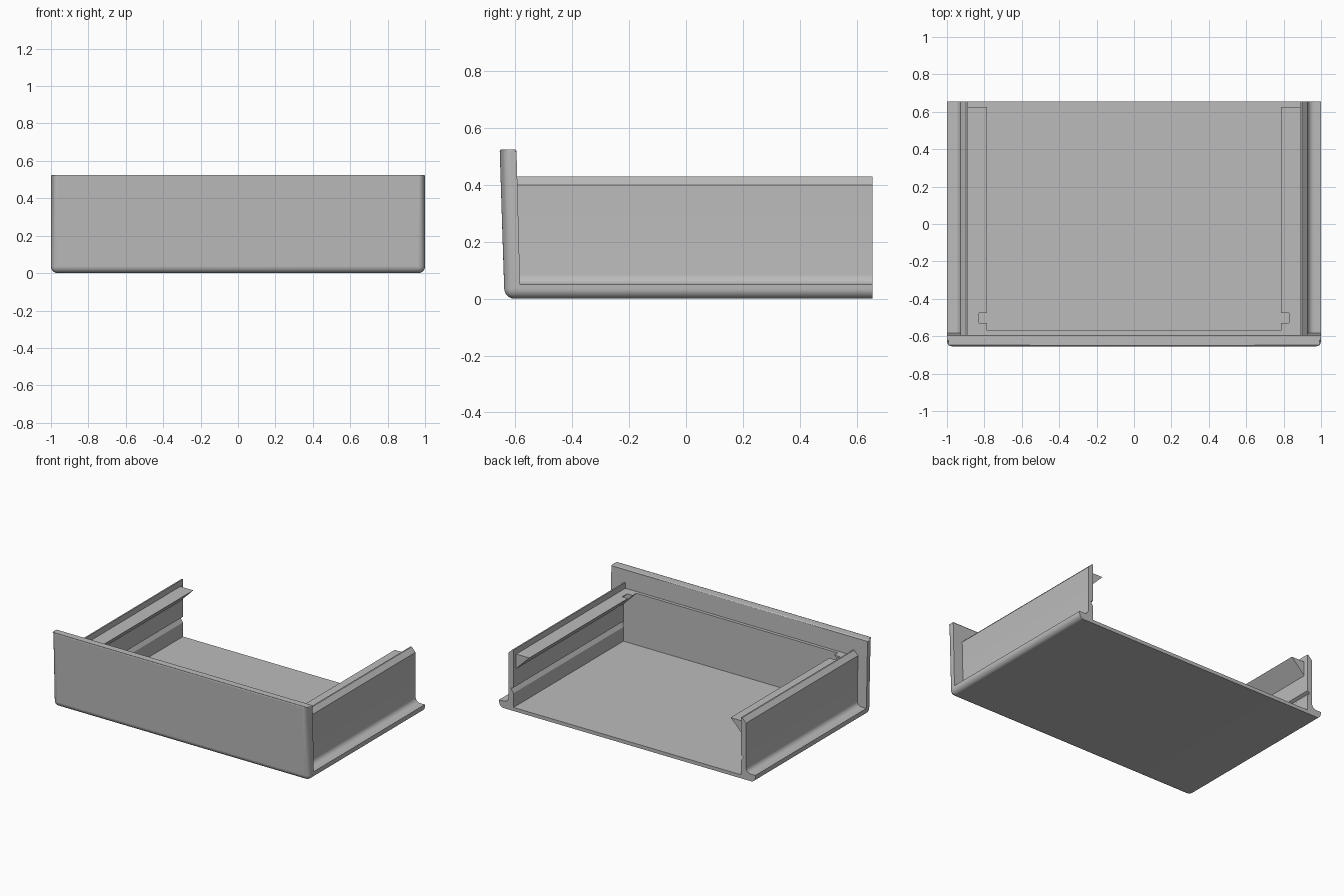
import bpy, bmesh, math

if "Cube" in bpy.data.objects:
    bpy.data.objects.remove(bpy.data.objects["Cube"])

grey = bpy.data.materials.new("plain grey")
grey.diffuse_color = (0.5, 0.5, 0.5, 1)
grey.use_nodes = True
grey.node_tree.nodes["Principled BSDF"].inputs["Base Color"].default_value = grey.diffuse_color


def extrude(name, pts, axis, a, b):
    """Prism from a closed profile: (x, z) along y, or (y, z) along x."""
    bm = bmesh.new()
    place = (lambda p, t: (p[0], t, p[1])) if axis == "y" else (lambda p, t: (t, p[0], p[1]))
    ends = [[bm.verts.new(place(p, t)) for p in pts] for t in (a, b)]
    n = len(pts)
    bm.faces.new(ends[0])
    bm.faces.new(ends[1][::-1])
    for i in range(n):
        j = (i + 1) % n
        bm.faces.new((ends[0][i], ends[1][i], ends[1][j], ends[0][j]))
    bmesh.ops.recalc_face_normals(bm, faces=bm.faces)
    me = bpy.data.meshes.new(name)
    bm.to_mesh(me)
    bm.free()
    ob = bpy.data.objects.new(name, me)
    bpy.context.collection.objects.link(ob)
    me.materials.append(grey)
    return ob


def smooth(ob):
    bpy.ops.object.select_all(action="DESELECT")
    ob.select_set(True)
    bpy.context.view_layer.objects.active = ob
    bpy.ops.object.shade_smooth_by_angle(angle=math.radians(32))


def arc(cx, cz, r, a0, a1, n=8):
    angles = [math.radians(a0 + (a1 - a0) * i / n) for i in range(n + 1)]
    return [(cx + r * math.cos(a), cz + r * math.sin(a)) for a in angles]


BACK = 0.655

# Tray: floor, curled flanges, side walls with a bevelled top and an inner groove
half = [(0.888, 0.025), (0.888, 0.125), (0.908, 0.155), (0.888, 0.165),
        (0.888, 0.43), (0.898, 0.43), (0.928, 0.40)]
half += arc(0.963, 0.085, 0.035, 180, 270)            # fillet from wall to flange
half += [(1.0, 0.05)] + arc(0.965, 0.035, 0.035, 0, -90)
section = half + [(-x, z) for x, z in reversed(half)]
tray = extrude("tray", section, "y", -0.60, BACK)
smooth(tray)

# Front panel: leaning slab with rounded front and bottom edges
panel = extrude("front_panel",
                [(-0.638, 0.0), (-0.655, 0.525), (-0.596, 0.525), (-0.582, 0.0)],
                "x", -1.0, 1.0)
weights = panel.data.attributes.new("bevel_weight_edge", "FLOAT", "EDGE")
for e in panel.data.edges:
    p, q = (panel.data.vertices[i].co for i in e.vertices)
    if p.z > 0.5 and q.z > 0.5:
        weights.data[e.index].value = 0.2             # crisp top rim
    elif (p.y < -0.62 and q.y < -0.62) or (p.z < 0.01 and q.z < 0.01 and p.x * q.x > 0):
        weights.data[e.index].value = 1.0             # wide rounding
bev = panel.modifiers.new("rounding", "BEVEL")
bev.limit_method = "WEIGHT"
bev.width = 0.035
bev.segments = 6
smooth(panel)

# Inner lining behind the front panel
extrude("front_lining", [(-0.61, 0.01), (-0.61, 0.39), (-0.57, 0.39), (-0.57, 0.01)],
        "x", -0.89, 0.89)

# Triangular rails inside the walls, with a narrow neck and a corner gusset
for s, side in ((1, "right"), (-1, "left")):
    for part, reach, y0, y1 in (("rail", 0.786, -0.475, 0.625),
                                ("rail_neck", 0.83, -0.535, -0.47),
                                ("corner_gusset", 0.786, -0.575, -0.53)):
        drop = 0.89 - reach
        extrude(f"{side}_{part}",
                [(s * 0.89, 0.39), (s * reach, 0.39), (s * 0.89, 0.39 - drop)],
                "y", y0, y1)
